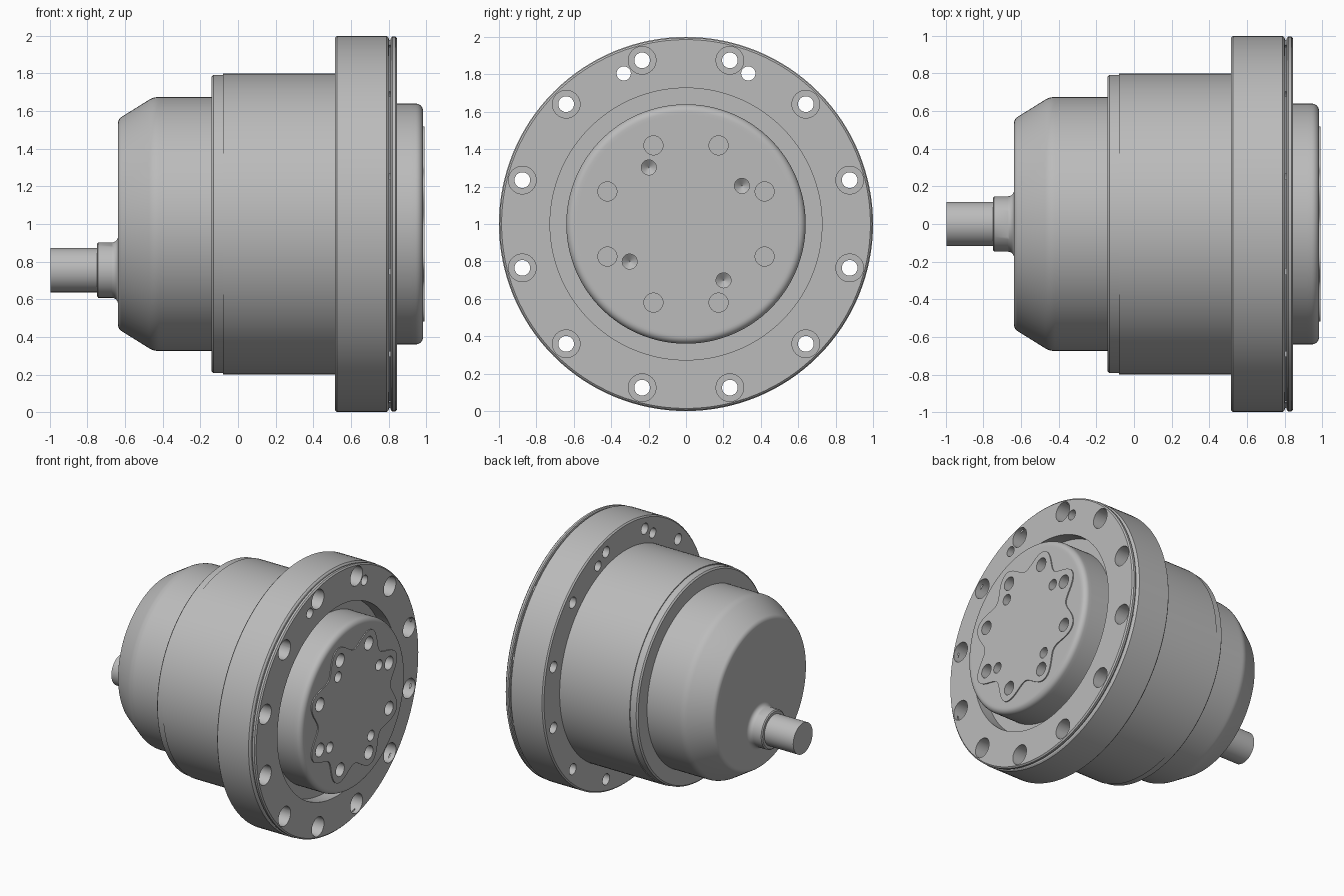
import bpy, bmesh, math
from mathutils import Vector

old = bpy.data.objects.get("Cube")
if old:
    bpy.data.objects.remove(old, do_unlink=True)

steel = bpy.data.materials.new("machined grey")
steel.use_nodes = True
GREY = (0.5, 0.5, 0.5, 1)
steel.diffuse_color = GREY
steel.node_tree.nodes["Principled BSDF"].inputs["Base Color"].default_value = GREY

AXIS = 1.0  # height of the main axis


def arc(cx, cr, rad, start, end, steps=6):
    """Points (x, radius) along a rounded profile corner."""
    angles = [math.radians(start + (end - start) * i / steps) for i in range(steps + 1)]
    return [(cx + rad * math.cos(a), cr + rad * math.sin(a)) for a in angles]


def loft(name, rings, closed=False):
    """Skin a row of vertex rings; cap the ends unless the row loops."""
    bm = bmesh.new()
    rows = [[bm.verts.new(p) for p in ring] for ring in rings]
    n = len(rows[0])
    pairs = list(zip(rows, rows[1:])) + ([(rows[-1], rows[0])] if closed else [])
    for a, b in pairs:
        for i in range(n):
            j = (i + 1) % n
            bm.faces.new((a[i], a[j], b[j], b[i]))
    if not closed:
        bm.faces.new(rows[0])
        bm.faces.new(rows[-1])
    bmesh.ops.recalc_face_normals(bm, faces=bm.faces)
    mesh = bpy.data.meshes.new(name)
    bm.to_mesh(mesh)
    bm.free()
    mesh.materials.append(steel)
    obj = bpy.data.objects.new(name, mesh)
    bpy.context.collection.objects.link(obj)
    return obj


def lathe(name, profile, y=0, z=AXIS, seg=128, closed=False):
    """Turn an (x, radius) profile around an axis parallel to x."""
    turn = [2 * math.pi * i / seg for i in range(seg)]
    rings = [[(x, y + r * math.cos(t), z + r * math.sin(t)) for t in turn] for x, r in profile]
    return loft(name, rings, closed)


def cut(obj, cutters):
    """Subtract every cutter from the object."""
    bpy.context.view_layer.objects.active = obj
    for c in cutters:
        mod = obj.modifiers.new("hole", 'BOOLEAN')
        mod.operation, mod.solver, mod.object = 'DIFFERENCE', 'EXACT', c
        bpy.ops.object.modifier_apply(modifier=mod.name)


def polar(radius, degrees):
    a = math.radians(degrees)
    return radius * math.cos(a), AXIS + radius * math.sin(a)


# Main housing: rounded motor end, stepped drum, core inside the flange
housing = lathe("housing",
    [(-0.638, 0.50)]
    + arc(-0.598, 0.535, 0.04, 180, 122)
    + arc(-0.42, 0.575, 0.10, 122, 90)
    + [(-0.40, 0.675), (-0.141, 0.675), (-0.141, 0.782), (-0.131, 0.793),
       (-0.08, 0.793), (-0.08, 0.80), (0.53, 0.80), (0.53, 0.74), (0.745, 0.74)])

# Mounting flange: a ring with a thin groove near its outer face
flange = lathe("mounting_flange",
    [(0.516, 0.727), (0.516, 0.99), (0.526, 1.0), (0.79, 1.0), (0.80, 0.99),
     (0.803, 0.978), (0.810, 0.978), (0.813, 0.99), (0.820, 0.996),
     (0.836, 0.996), (0.845, 0.986), (0.845, 0.727)], closed=True)

# Output hub with a rounded rim
hub = lathe("output_hub",
    [(0.735, 0.64), (0.92, 0.64)] + arc(0.944, 0.60, 0.04, 90, 0) + [(0.984, 0.585)])

# Scalloped plate raised on the hub, one lobe for each bolt hole
SEG = 192
outline = []
for i in range(SEG):
    t = 2 * math.pi * i / SEG
    r = 0.497 - 0.058 * math.cos(8 * t)
    outline.append((r * math.cos(t), AXIS + r * math.sin(t)))
plate = loft("scalloped_plate", [[(x, y, z) for y, z in outline] for x in (0.97, 0.992)])

# Flange holes: twelve counterbored, two plain
flange_cutters = []
for i in range(12):
    y, z = polar(0.906, 15 + 30 * i)
    flange_cutters.append(lathe("bolt_cutter",
        [(0.4, 0.042), (0.66, 0.042), (0.66, 0.074), (0.95, 0.074)], y, z, 32))
for side in (-1, 1):
    flange_cutters.append(lathe("pin_cutter", [(0.4, 0.038), (0.95, 0.038)],
                                side * 0.333, 1.805, 32))
cut(flange, flange_cutters)

# Hub holes: eight flat bottomed, four with drilled tips
hub_cutters = []
for i in range(8):
    y, z = polar(0.455, 22.5 + 45 * i)
    hub_cutters.append(lathe("tapped_cutter", [(0.86, 0.051), (1.1, 0.051)], y, z, 32))
for angle in (34.3, 123.3, 213.7, 303.7):
    y, z = polar(0.362, angle)
    hub_cutters.append(lathe("dowel_cutter",
        [(0.89, 0.002), (0.92, 0.04), (1.1, 0.04)], y, z, 32))
cut(hub, hub_cutters)
cut(plate, hub_cutters)

for c in flange_cutters + hub_cutters:
    bpy.data.objects.remove(c, do_unlink=True)

# Offset input shaft with a flared collar at its root
SHAFT_Z = 0.755
shaft = lathe("input_shaft", [(-0.996, 0.118), (-0.72, 0.118)], 0, SHAFT_Z, 64)
collar = lathe("shaft_collar",
    [(-0.75, 0.138), (-0.743, 0.147), (-0.67, 0.147)]
    + arc(-0.67, 0.179, 0.032, 270, 360) + [(-0.62, 0.179)], 0, SHAFT_Z, 64)

# Smooth the turned surfaces, keep machined edges crisp
bpy.ops.object.select_all(action='DESELECT')
for part in (housing, flange, hub, plate, shaft, collar):
    part.select_set(True)
bpy.context.view_layer.objects.active = housing
bpy.ops.object.shade_smooth_by_angle(angle=math.radians(30))
